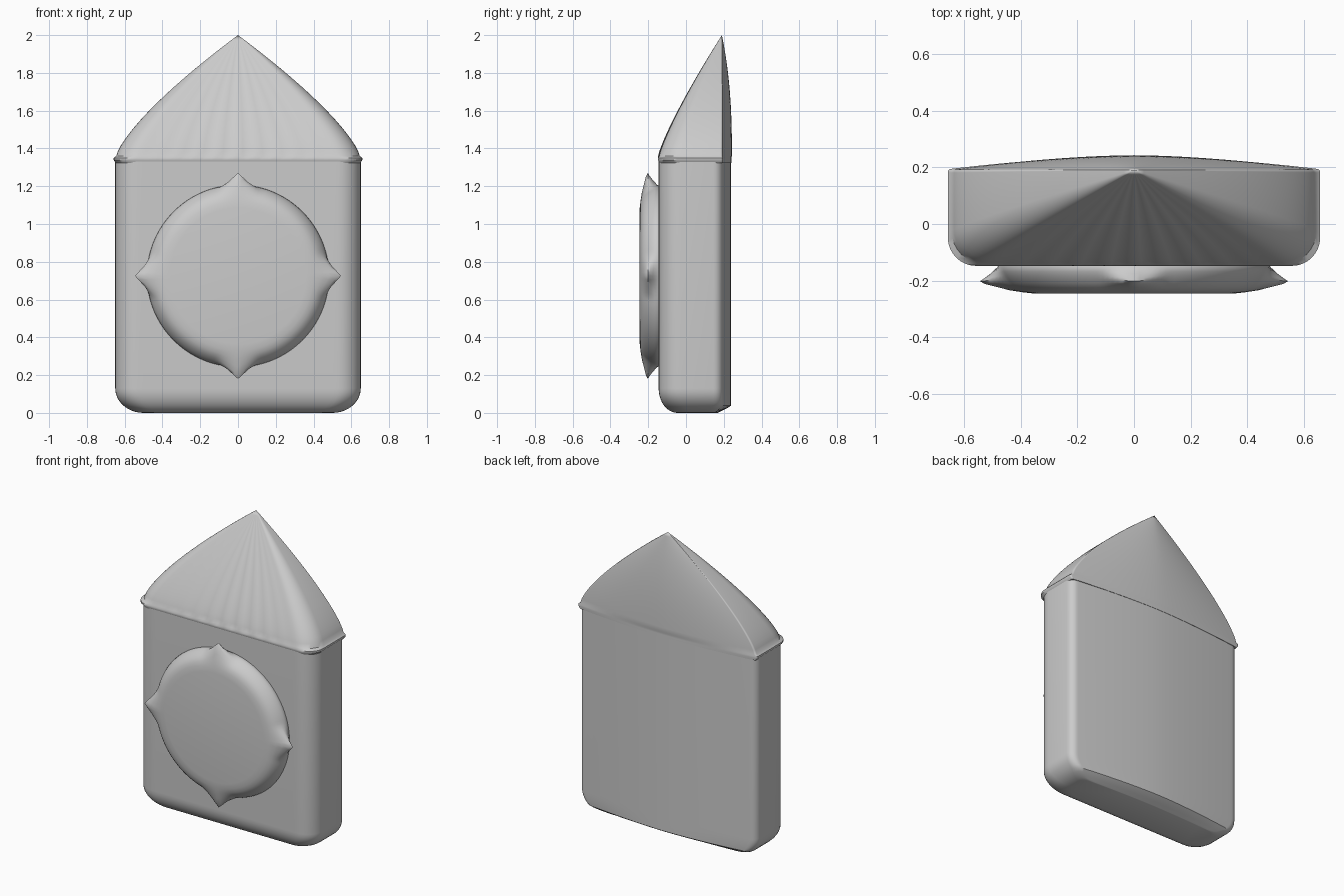
import bpy, bmesh
from math import sin, cos, pi, radians, tau

cube = bpy.data.objects.get("Cube")
if cube:
    bpy.data.objects.remove(cube, do_unlink=True)


def loft(name, rings, tip=None, angle=40):
    """Skin closed rings; cap the first, close the last with a tip or a cap."""
    bm = bmesh.new()
    loops = [[bm.verts.new(p) for p in ring] for ring in rings]
    n = len(loops[0])
    for a, b in zip(loops, loops[1:]):
        for i in range(n):
            j = (i + 1) % n
            bm.faces.new((a[i], a[j], b[j], b[i]))
    bm.faces.new(loops[0][::-1])
    if tip:
        t = bm.verts.new(tip)
        for i in range(n):
            bm.faces.new((loops[-1][i], loops[-1][(i + 1) % n], t))
    else:
        bm.faces.new(loops[-1])
    bmesh.ops.recalc_face_normals(bm, faces=bm.faces)
    mesh = bpy.data.meshes.new(name)
    bm.to_mesh(mesh)
    bm.free()
    obj = bpy.data.objects.new(name, mesh)
    bpy.context.collection.objects.link(obj)
    bpy.ops.object.select_all(action='DESELECT')
    bpy.context.view_layer.objects.active = obj
    obj.select_set(True)
    bpy.ops.object.shade_smooth_by_angle(angle=radians(angle))
    return obj


def section(hw, front, side_back, mid_back, r_front, r_back, ripple=0):
    """Plan outline: flat front, rounded corners, gently bowed back."""
    half = []
    # Front, from the middle to the right-hand corner
    flat = hw - r_front
    for i in range(20):
        u = i / 20
        half.append((flat * u, front - ripple * cos(u * 10 * pi) * (1 - u)))
    for i in range(9):
        a = i / 8 * pi / 2
        half.append((flat + r_front * sin(a), front + r_front * (1 - cos(a))))
    # Back corner, then the bow to the middle
    for i in range(7):
        a = i / 6 * pi / 2
        half.append((hw - r_back * (1 - cos(a)), side_back - r_back * (1 - sin(a))))
    for i in range(1, 13):
        u = i / 12
        bow = 1 - (1 - u) ** 1.7
        half.append(((hw - r_back) * (1 - u), side_back + (mid_back - side_back) * bow))
    return half + [(-x, y) for x, y in half[-2:0:-1]]


# Body: rounded bottom at the front and sides, beveled bottom at the back
body = []
for i in range(11):
    a = i / 10 * pi / 2
    k, z = 1 - sin(a), 0.13 * (1 - cos(a))
    cut = 0.07 * max(0, 1 - z / 0.035)
    plan = section(0.65 - 0.15 * k, -0.145 + 0.1 * k, 0.195 - cut * 0.6,
                   0.238 - cut, 0.12 - 0.03 * k, 0.05)
    body.append([(x, y, z) for x, y in plan])
body.append([(x, y, 1.345) for x, y in plan])
loft("body", body)

# Roof: thin eave lip, then a curved sweep up to the peak
PEAK_Y, EAVE_Z, TOP_Z = 0.19, 1.36, 2.0
roof = []
for z, hw, front in ((1.322, 0.645, -0.14), (1.338, 0.658, -0.148), (1.35, 0.658, -0.148)):
    roof.append([(x, y, z) for x, y in section(hw, front, 0.195, 0.24, 0.1, 0.012)])
base = section(0.645, -0.143, 0.193, 0.243, 0.12, 0.012, ripple=0.005)
for i in range(24):
    t = i / 24
    sx, sf, sb = 1 - t ** 1.33, 1 - t ** 1.2, 1 - t ** 2.5
    roof.append([(x * sx, PEAK_Y + (y - PEAK_Y) * (sf if y < PEAK_Y else sb),
                  EAVE_Z + (TOP_Z - EAVE_Z) * t) for x, y in base])
loft("roof", roof, tip=(0, PEAK_Y, TOP_Z))

# Emblem: soft disc whose rim flares into four points
CENTER_Z, SEGMENTS = 0.725, 160


def emblem_ring(radius, depth, flare, lift=0):
    ring = []
    for i in range(SEGMENTS):
        a = tau * i / SEGMENTS
        off = abs((a + pi / 4) % (pi / 2) - pi / 4)
        point = max(0, 1 - off / 0.27) ** 1.6
        r = radius + flare * point
        ring.append((r * cos(a), depth - lift * point, CENTER_Z + r * sin(a)))
    return ring


emblem = [emblem_ring(*args) for args in (
    (0.475, -0.135, 0.0),
    (0.482, -0.152, 0.0),
    (0.478, -0.168, 0.03, 0.008),
    (0.472, -0.182, 0.06, 0.012),
    (0.463, -0.196, 0.082, 0.006),
    (0.452, -0.21, 0.075, 0.002),
    (0.438, -0.223, 0.045),
    (0.42, -0.234, 0.02),
    (0.395, -0.241, 0.0),
    (0.36, -0.245, 0.0),
)]
loft("emblem", emblem, angle=60)
